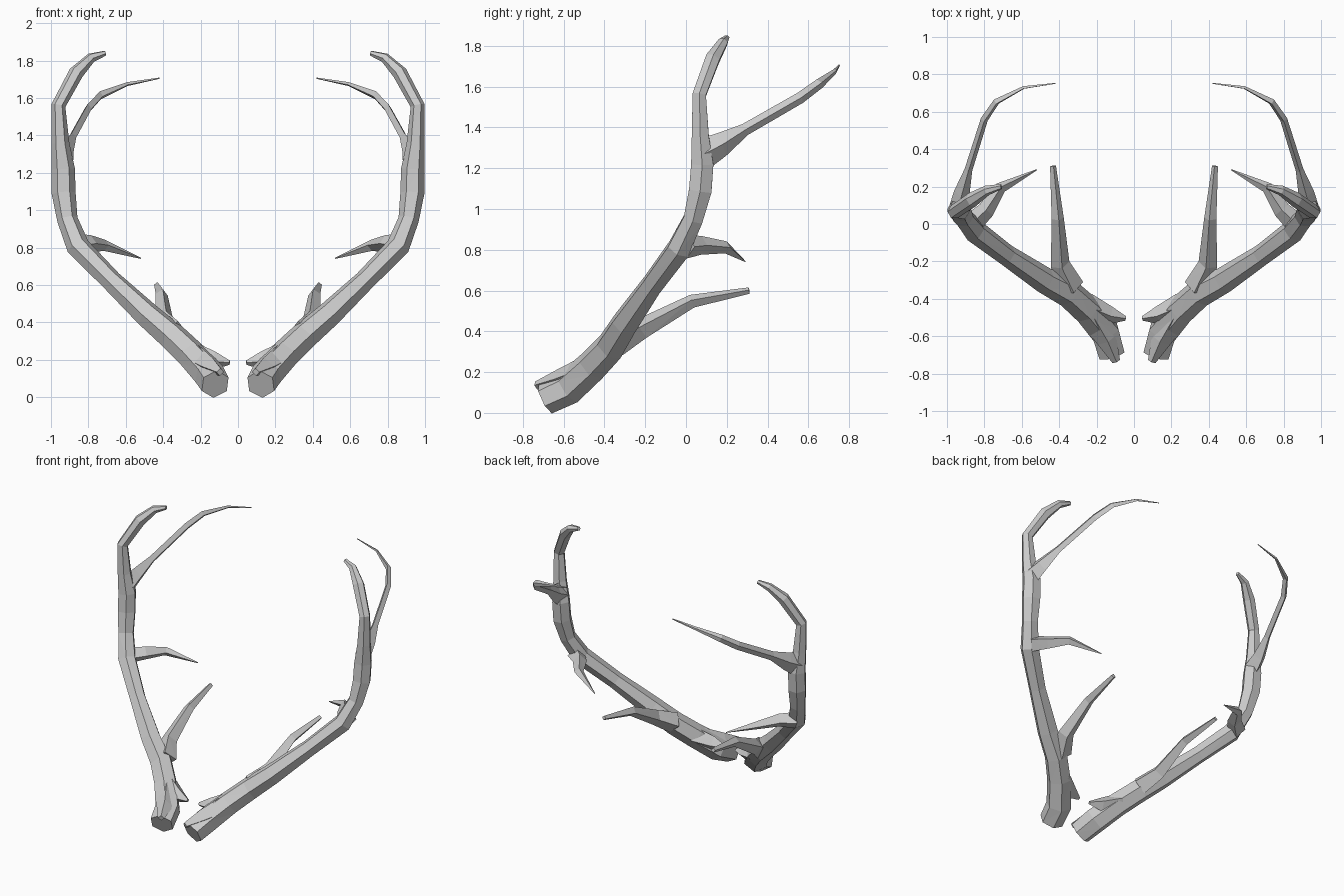
import bpy, bmesh, math
from mathutils import Vector

if "Cube" in bpy.data.objects:
    bpy.data.objects.remove(bpy.data.objects["Cube"], do_unlink=True)

horn = bpy.data.materials.new("pale_grey_horn")
horn.use_nodes = True
colour = (0.6, 0.6, 0.6, 1)
horn.diffuse_color = colour
horn.node_tree.nodes["Principled BSDF"].inputs["Base Color"].default_value = colour


def tube(name, rings, sides, side, flat=1.0, turn=0.0):
    """Faceted tube; each ring is (x, y, z, radius). flat scales it sideways."""
    pts = [Vector(r[:3]) for r in rings]
    bm = bmesh.new()
    loops = []
    for i, (p, r) in enumerate(zip(pts, rings)):
        a = pts[max(i - 1, 0)]
        b = pts[min(i + 1, len(pts) - 1)]
        # average the neighbouring directions so bends keep their thickness
        d = ((b - p).normalized() + (p - a).normalized()).normalized()
        if i == 0:
            u = d.cross(Vector((0, 0, 1))).normalized()
        else:
            u = (u - d * u.dot(d)).normalized()
        v = d.cross(u)
        loop = []
        for k in range(sides):
            t = math.tau * (k + turn) / sides
            co = p + r[3] * (u * math.cos(t) * flat + v * math.sin(t))
            loop.append(bm.verts.new((co.x * side, co.y, co.z)))
        loops.append(loop)
    for i, (lo, hi) in enumerate(zip(loops, loops[1:])):
        for k in range(sides):
            n = (k + 1) % sides
            q = (lo[k], lo[n], hi[n], hi[k])
            # alternate the diagonals for a chiselled surface
            s = (i + k) % 2
            bm.faces.new((q[s], q[s + 1], q[s + 2]))
            bm.faces.new((q[s], q[s + 2], q[(s + 3) % 4]))
    bm.faces.new(loops[0])
    bm.faces.new(loops[-1])
    bmesh.ops.recalc_face_normals(bm, faces=bm.faces)
    mesh = bpy.data.meshes.new(name)
    bm.to_mesh(mesh)
    bm.free()
    mesh.materials.append(horn)
    bpy.context.collection.objects.link(bpy.data.objects.new(name, mesh))


beam = [(.122, -.69, .07, .08), (.155, -.575, .125, .085), (.25, -.46, .23, .08),
        (.35, -.37, .325, .077), (.48, -.3, .437, .07), (.68, -.167, .627, .057),
        (.855, -.035, .805, .063), (.912, .035, .95, .055), (.932, .07, 1.09, .064),
        (.935, .08, 1.22, .063), (.95, .07, 1.36, .048), (.96, .065, 1.56, .038),
        (.865, .13, 1.735, .04), (.785, .18, 1.815, .027), (.71, .2, 1.84, .014)]
brow = [(.335, -.34, .345, .07), (.395, -.215, .415, .052),
        (.408, .03, .548, .033), (.433, .31, .60, .016)]
middle = [(.87, 0, .815, .058), (.79, .075, .822, .046),
          (.712, .195, .812, .03), (.52, .29, .743, .003)]
rear = [(.935, .08, 1.27, .08), (.92, .17, 1.315, .06), (.885, .29, 1.39, .03),
        (.8, .56, 1.545, .028), (.735, .655, 1.615, .025),
        (.59, .73, 1.675, .012), (.42, .752, 1.706, .004)]
# ragged collar points around the base
collar_inner = [(.25, -.44, .23, .07), (.13, -.49, .195, .05), (.045, -.505, .185, .012)]
collar_front = [(.22, -.49, .21, .07), (.145, -.62, .165, .05), (.095, -.735, .135, .02)]

for label, s in (("left", 1), ("right", -1)):
    tube(label + "_main_beam", beam, 6, s, turn=.5)
    tube(label + "_brow_tine", brow, 4, s)
    tube(label + "_middle_tine", middle, 4, s)
    tube(label + "_rear_tine", rear, 4, s, flat=.7)
    tube(label + "_collar_inner", collar_inner, 4, s)
    tube(label + "_collar_front", collar_front, 4, s, flat=1.1)
